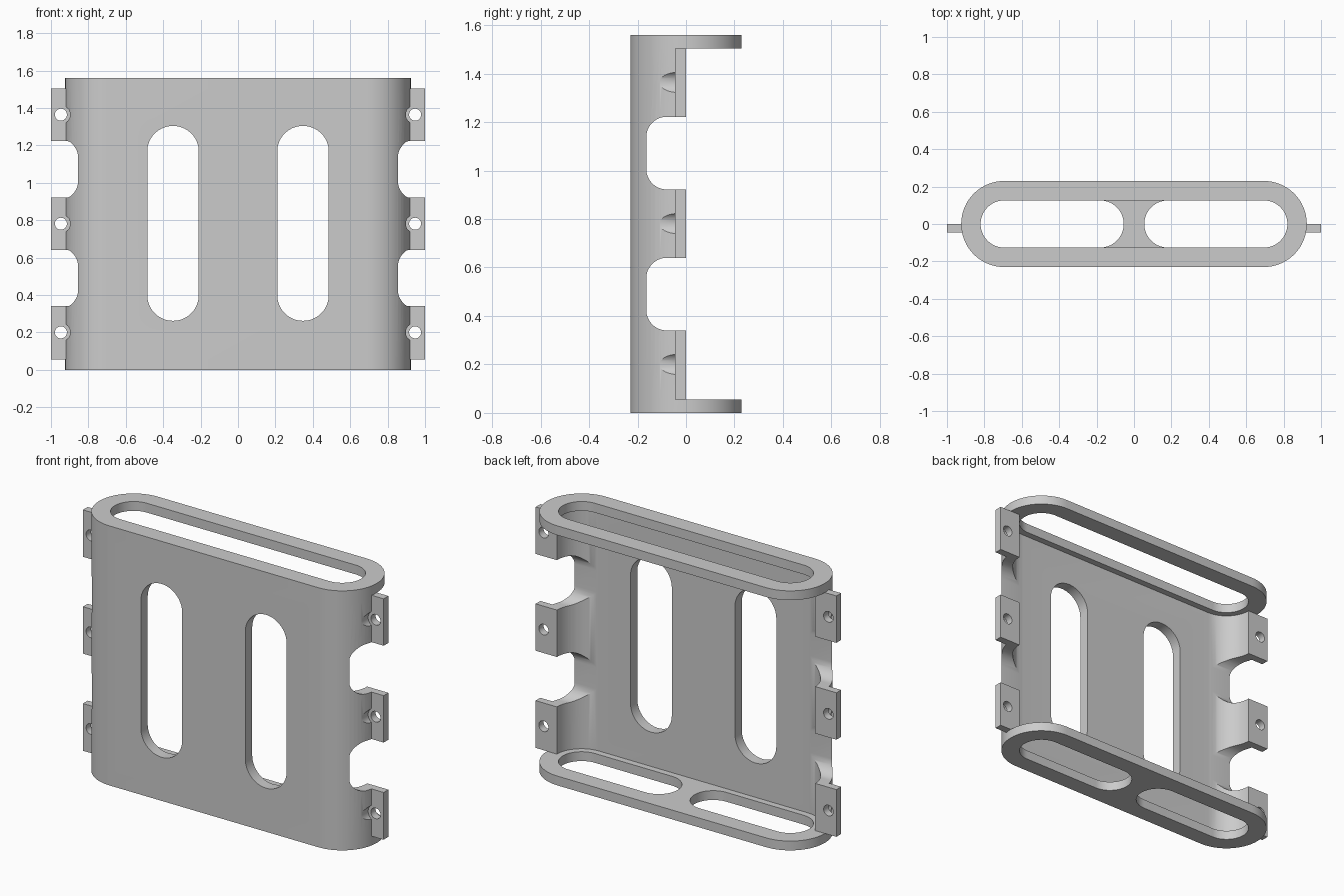
import bpy, bmesh, math

if "Cube" in bpy.data.objects:
    bpy.data.objects.remove(bpy.data.objects["Cube"], do_unlink=True)

HEIGHT, LIP = 1.56, 0.056      # overall height, thickness of the end plates
LENGTH, DEPTH, WALL = 0.924, 0.23, 0.065
ARC = 16                       # steps per rounded corner
TAB = round(DEPTH * math.sin(math.pi / ARC), 5)   # tab thickness

grey = bpy.data.materials.new("plain_grey")
grey.use_nodes = True
COLOUR = (0.6, 0.6, 0.6, 1)
grey.diffuse_color = COLOUR
grey.node_tree.nodes["Principled BSDF"].inputs["Base Color"].default_value = COLOUR


def rounded(u0, u1, v0, v1, r):
    """Rounded rectangle outline; r = half the side gives a slot or circle."""
    pts = []
    corners = [(u1 - r, v1 - r), (u0 + r, v1 - r), (u0 + r, v0 + r), (u1 - r, v0 + r)]
    for k, (cu, cv) in enumerate(corners):
        for i in range(ARC + 1):
            a = math.pi / 2 * (k + i / ARC)
            p = (round(cu + r * math.cos(a), 5) + 0.0, round(cv + r * math.sin(a), 5) + 0.0)
            if not pts or min(math.dist(p, pts[-1]), math.dist(p, pts[0])) > 1e-4:
                pts.append(p)
    return pts


def prism(name, outline, axis, lo, hi):
    """Extrude an outline along an axis from lo to hi."""
    place = {"x": lambda u, v, w: (w, u, v),
             "y": lambda u, v, w: (u, w, v),
             "z": lambda u, v, w: (u, v, w)}[axis]
    bm = bmesh.new()
    low = [bm.verts.new(place(u, v, lo)) for u, v in outline]
    high = [bm.verts.new(place(u, v, hi)) for u, v in outline]
    bm.faces.new(low)
    bm.faces.new(high)
    n = len(low)
    for i in range(n):
        j = (i + 1) % n
        bm.faces.new((low[i], low[j], high[j], high[i]))
    bmesh.ops.recalc_face_normals(bm, faces=bm.faces)
    mesh = bpy.data.meshes.new(name)
    bm.to_mesh(mesh)
    bm.free()
    mesh.materials.append(grey)
    obj = bpy.data.objects.new(name, mesh)
    bpy.context.collection.objects.link(obj)
    return obj


def volume(mesh):
    bm = bmesh.new()
    bm.from_mesh(mesh)
    result = bm.calc_volume()
    bm.free()
    return result


def boolean(target, tool, operation):
    """Return the mesh of a boolean between two objects."""
    mod = target.modifiers.new(operation, "BOOLEAN")
    mod.object, mod.operation, mod.solver = tool, operation, "EXACT"
    graph = bpy.context.evaluated_depsgraph_get()
    mesh = bpy.data.meshes.new_from_object(target.evaluated_get(graph))
    target.modifiers.clear()
    return mesh


def cut(target, outline, axis, lo, hi):
    """Cut a prism out of a part."""
    tool = prism("cutter", outline, axis, lo, hi)
    mesh = boolean(target, tool, "DIFFERENCE")
    if volume(mesh) > 0.2 * volume(target.data):
        target.data = mesh
    bpy.data.objects.remove(tool, do_unlink=True)


def fuse(target, part):
    """Merge a touching part; it stays separate if the merge loses material."""
    total = volume(target.data) + volume(part.data)
    mesh = boolean(target, part, "UNION")
    if abs(volume(mesh) - total) < 0.01 * total:
        target.data = mesh
        bpy.data.objects.remove(part, do_unlink=True)


def span(side, a, b):
    return sorted((side * a, side * b))


# Front wall: a shallow channel with a tab flange along each side
stadium = rounded(-LENGTH, LENGTH, -DEPTH, DEPTH, DEPTH)
inner, reach = DEPTH - WALL, LENGTH - WALL
hollow = rounded(-reach, reach, -inner, inner, inner)
outer_half = [p for p in stadium if p[1] < 0.001 - TAB]
inner_half = [p for p in hollow if p[1] < -0.001]
profile = (outer_half + [(1, -TAB), (1, 0), (reach, 0)] + inner_half[::-1]
           + [(-reach, 0), (-1, 0), (-1, -TAB)])
wall = prism("front_wall", profile, "z", LIP, HEIGHT - LIP)

# End plates
top_ring = prism("top_ring", stadium, "z", HEIGHT - LIP, HEIGHT)
cut(top_ring, rounded(-0.82, 0.82, -0.126, 0.126, 0.126), "z", 1, 2)
bottom_plate = prism("bottom_plate", stadium, "z", 0, LIP)

for side in (-1, 1):
    # Bottom plate window and tall front slot
    cut(bottom_plate, rounded(*span(side, 0.055, 0.82), -0.126, 0.126, 0.126), "z", -1, 1)
    cut(wall, rounded(*span(side, 0.21, 0.485), 0.262, 1.304, 0.137), "y", -0.4, -0.1)

    # Rounded notches that divide the flange into tabs
    for low, high in ((0.34, 0.64), (0.922, 1.222)):
        cut(wall, rounded(-0.164, 0.4, low, high, 0.085), "x", *span(side, 0.69, 1.2))

    # Screw head clearance and screw hole in each tab
    for z in (0.2, 0.781, 1.364):
        for r, back in ((0.05, -TAB - 0.0002), (0.032, 0.1)):
            ring = rounded(*span(side, 0.947 - r, 0.947 + r), z - r, z + r, r)
            cut(wall, ring, "y", -0.4, back)

fuse(wall, bottom_plate)
fuse(wall, top_ring)

# Smooth curves with crisp edges
bpy.ops.object.select_all(action="DESELECT")
for obj in bpy.context.collection.objects:
    if obj.type == "MESH":
        obj.select_set(True)
bpy.context.view_layer.objects.active = wall
bpy.ops.object.shade_smooth_by_angle(angle=math.radians(30))
